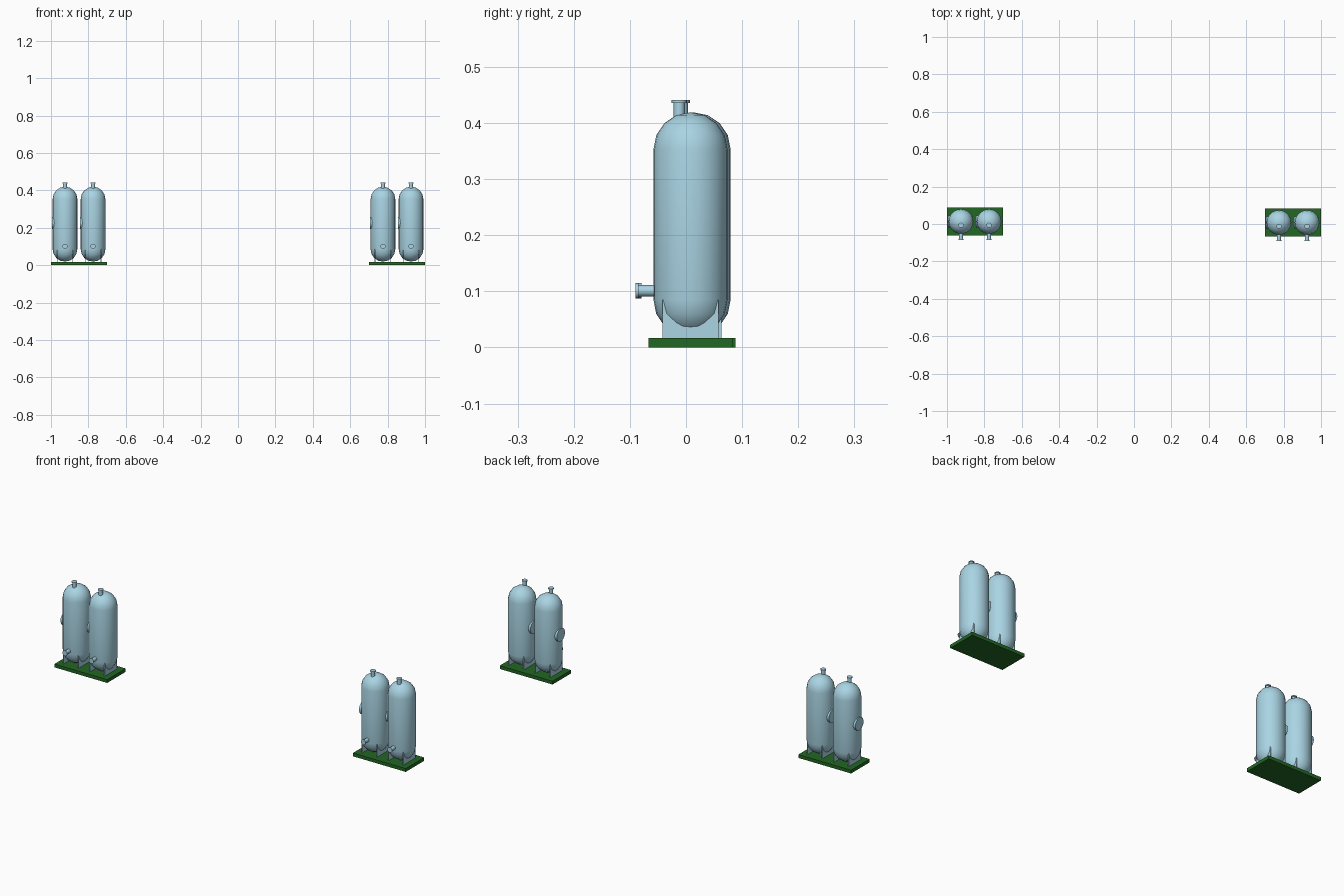
import bpy, bmesh, math
from mathutils import Vector, Matrix

if "Cube" in bpy.data.objects:
    bpy.data.objects.remove(bpy.data.objects["Cube"])


def material(name, rgb):
    m = bpy.data.materials.new(name)
    m.diffuse_color = (*rgb, 1)
    m.use_nodes = True
    m.node_tree.nodes["Principled BSDF"].inputs["Base Color"].default_value = m.diffuse_color
    return m


BLUE = material("pale_blue_steel", (0.40, 0.66, 0.77))
GREEN = material("dark_green_base", (0.016, 0.135, 0.018))


def finish(name, bm, mat, smooth=False):
    bmesh.ops.recalc_face_normals(bm, faces=bm.faces)
    mesh = bpy.data.meshes.new(name)
    bm.to_mesh(mesh)
    bm.free()
    mesh.materials.append(mat)
    ob = bpy.data.objects.new(name, mesh)
    bpy.context.collection.objects.link(ob)
    if smooth:
        bpy.ops.object.select_all(action='DESELECT')
        ob.select_set(True)
        bpy.context.view_layer.objects.active = ob
        bpy.ops.object.shade_smooth_by_angle(angle=math.radians(35))


def box(name, centre, size, mat):
    bm = bmesh.new()
    bmesh.ops.create_cube(bm, size=1)
    bmesh.ops.scale(bm, vec=size, verts=bm.verts)
    bmesh.ops.translate(bm, vec=centre, verts=bm.verts)
    finish(name, bm, mat)


def lathe(name, profile, origin, axis, sides):
    """Spin a (radius, height) profile about an axis through origin."""
    bm = bmesh.new()
    vs = [bm.verts.new((r, 0, h)) for r, h in profile]
    edges = [bm.edges.new(pair) for pair in zip(vs, vs[1:])]
    bmesh.ops.spin(bm, geom=vs + edges, cent=(0, 0, 0), axis=(0, 0, 1),
                   angle=2 * math.pi, steps=sides)
    bmesh.ops.remove_doubles(bm, verts=bm.verts, dist=1e-5)
    turn = Vector((0, 0, 1)).rotation_difference(Vector(axis)).to_matrix().to_4x4()
    bmesh.ops.transform(bm, matrix=Matrix.Translation(origin) @ turn, verts=bm.verts)
    finish(name, bm, BLUE, True)


R = 0.066             # vessel radius
LOW, HIGH = 0.085, 0.353   # ends of the straight wall

# round-ended vessel profile
steps = [math.radians(22.5 * i) for i in range(5)]
vessel = [(R * math.cos(a), LOW - R * math.sin(a)) for a in reversed(steps)]
vessel += [(R * math.cos(a), HIGH + R * math.sin(a)) for a in steps]


def nozzle(start, end, flange):
    """Pipe with a flange on its outer end."""
    return [(0, start), (0.010, start), (0.010, end - flange),
            (0.0135, end - flange), (0.0135, end), (0, end)]


for side, cx, cy in (("left", -0.85, 0.0135), ("right", 0.85, 0.008)):
    box(side + "_base_plate", (cx, cy, 0.0085), (0.30, 0.15, 0.017), GREEN)
    for label, dx in (("outer_a", -0.075), ("outer_b", 0.075)):
        x = cx + dx
        name = f"{side}_{label}_"
        lathe(name + "vessel", vessel, (x, cy, 0), (0, 0, 1), 24)
        # outlet on the dome, drain at the front, inspection cover on the side
        lathe(name + "top_nozzle", nozzle(0.39, 0.441, 0.005),
              (x, cy - 0.02, 0), (0, 0, 1), 16)
        lathe(name + "front_nozzle", nozzle(0.05, 0.098, 0.005),
              (x, cy, 0.101), (0, -1, 0), 16)
        lathe(name + "inspection_cover",
              [(0, 0.05), (0.033, 0.05), (0.033, 0.070), (0, 0.070)],
              (x, cy, 0.225), (-1, 0, 0), 20)
        # upright support plates
        for s in (-1, 1):
            box(name + "support_plate", (x + s * 0.042, cy, 0.051),
                (0.004, 0.099, 0.068), BLUE)
